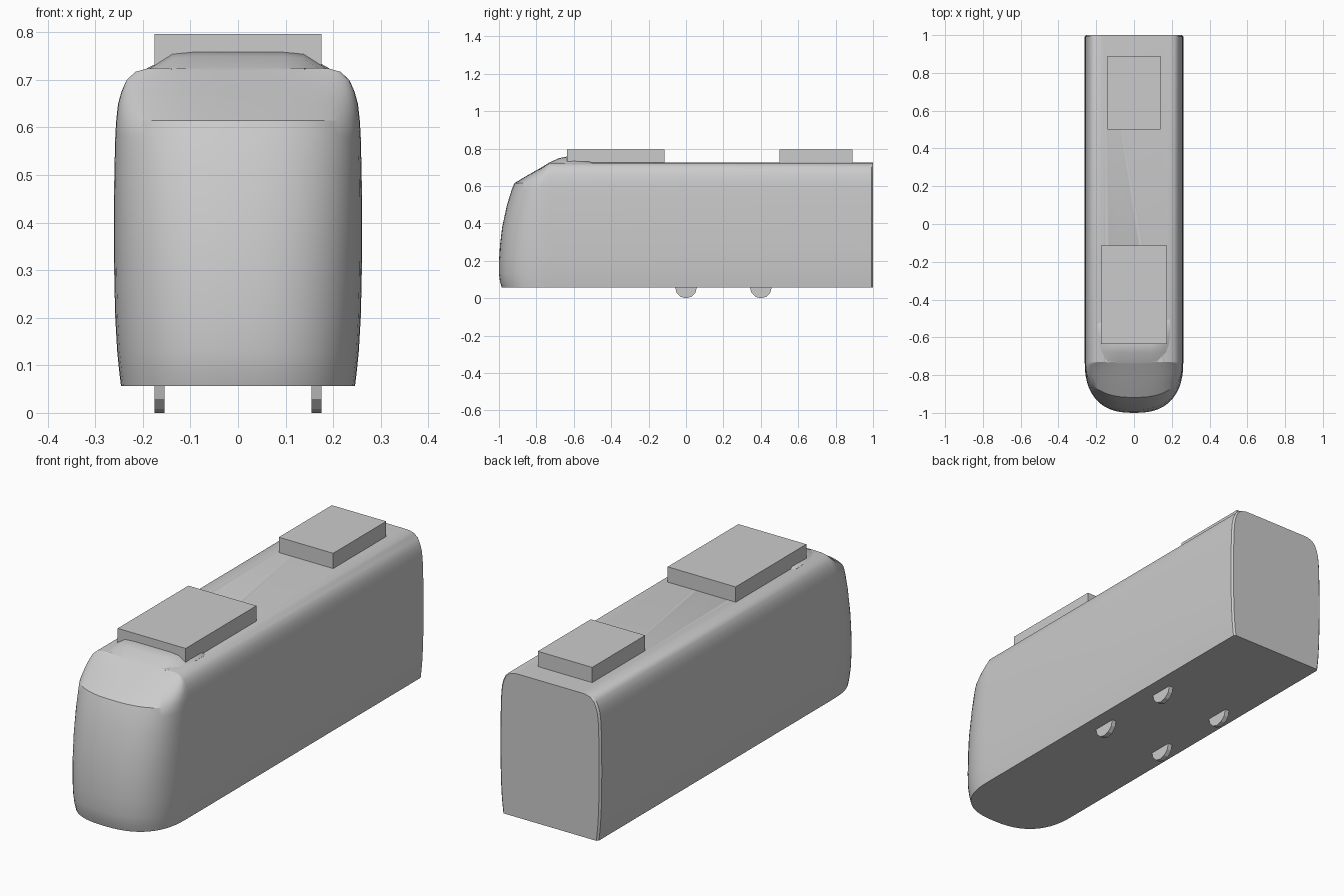
import bpy
import bmesh
import math

cube = bpy.data.objects.get("Cube")
if cube:
    bpy.data.objects.remove(cube, do_unlink=True)

grey = bpy.data.materials.new("plain_grey")
grey.use_nodes = True
COLOUR = (0.6, 0.6, 0.6, 1)
grey.diffuse_color = COLOUR
grey.node_tree.nodes["Principled BSDF"].inputs["Base Color"].default_value = COLOUR


def finish(name, bm, smooth=0):
    bmesh.ops.remove_doubles(bm, verts=bm.verts, dist=0.0005)
    bmesh.ops.recalc_face_normals(bm, faces=bm.faces)
    mesh = bpy.data.meshes.new(name)
    bm.to_mesh(mesh)
    bm.free()
    obj = bpy.data.objects.new(name, mesh)
    bpy.context.collection.objects.link(obj)
    mesh.materials.append(grey)
    if smooth:
        bpy.ops.object.select_all(action='DESELECT')
        obj.select_set(True)
        bpy.context.view_layer.objects.active = obj
        bpy.ops.object.shade_smooth_by_angle(angle=math.radians(smooth))
    return obj


def skin(bm, rows):
    """Join rows of points into a sheet of quads."""
    grid = [[bm.verts.new(p) for p in row] for row in rows]
    for a, b in zip(grid, grid[1:]):
        for i in range(len(a) - 1):
            bm.faces.new((a[i], a[i + 1], b[i + 1], b[i]))
    return grid


# Body shell: (half width, height, nose tip y) for each level
LEVELS = [(0.246, 0.057, -0.985), (0.25, 0.09, -0.995), (0.254, 0.13, -1.0),
          (0.258, 0.2, -1.0), (0.26, 0.28, -0.995), (0.261, 0.38, -0.983),
          (0.26, 0.5, -0.957), (0.258, 0.58, -0.932), (0.256, 0.615, -0.918),
          (0.252, 0.65, -0.86), (0.245, 0.675, -0.816), (0.234, 0.7, -0.772),
          (0.215, 0.717, -0.744), (0.19, 0.724, -0.732), (0.16, 0.725, -0.73)]
SHOULDER, REAR, STEPS = -0.73, 1.0, 28
rows = []
for w, z, tip in LEVELS:
    row = [(w - 0.008, REAR, z), (w, REAR - 0.008, z)]
    for k in range(STEPS + 1):
        a = math.pi * k / STEPS
        c, s = math.cos(a), max(math.sin(a), 0)
        x = math.copysign(abs(c) ** 0.8, c) * w
        row.append((x, SHOULDER + (tip - SHOULDER) * s ** 0.8, z))
    row += [(-w, REAR - 0.008, z), (-w + 0.008, REAR, z)]
    rows.append(row)
bm = bmesh.new()
grid = skin(bm, rows)
bm.faces.new(grid[0])
bm.faces.new(grid[-1])
bm.faces.new([r[0] for r in grid] + [r[-1] for r in reversed(grid)])
finish("body_shell", bm, 32)

# Roof fairing: (y, bottom half width, top half width, top height)
FAIRING = [(-0.735, 0.14, 0.12, 0.724), (-0.68, 0.17, 0.135, 0.749),
           (-0.635, 0.185, 0.138, 0.758), (-0.58, 0.192, 0.15, 0.748),
           (-0.53, 0.192, 0.16, 0.743), (-0.505, 0.188, 0.16, 0.724)]
bm = bmesh.new()
skin(bm, [[(-b, y, 0.72), (-b, y, 0.724), (-t, y, z - 0.004), (-t * 0.7, y, z),
           (t * 0.7, y, z), (t, y, z - 0.004), (b, y, 0.724), (b, y, 0.72)]
          for y, b, t, z in FAIRING])
finish("roof_fairing", bm, 35)


# Roof equipment boxes
def box(name, half_x, y0, y1, z0, z1):
    bm = bmesh.new()
    bmesh.ops.create_cube(bm, size=1)
    for v in bm.verts:
        v.co = (v.co.x * 2 * half_x, y1 if v.co.y > 0 else y0,
                z1 if v.co.z > 0 else z0)
    finish(name, bm)


box("front_roof_box", 0.175, -0.635, -0.115, 0.72, 0.796)
box("rear_roof_box", 0.14, 0.5, 0.89, 0.72, 0.796)

# Wheels
for side, x in (("left", 0.165), ("right", -0.165)):
    for end, y in (("front", 0.0), ("rear", 0.4)):
        bm = bmesh.new()
        bmesh.ops.create_cone(bm, cap_ends=True, segments=12, depth=0.022,
                              radius1=0.058, radius2=0.058)
        for v in bm.verts:
            v.co = (x + v.co.z, y + v.co.x, 0.058 + v.co.y)
        finish(f"{end}_{side}_wheel", bm)
